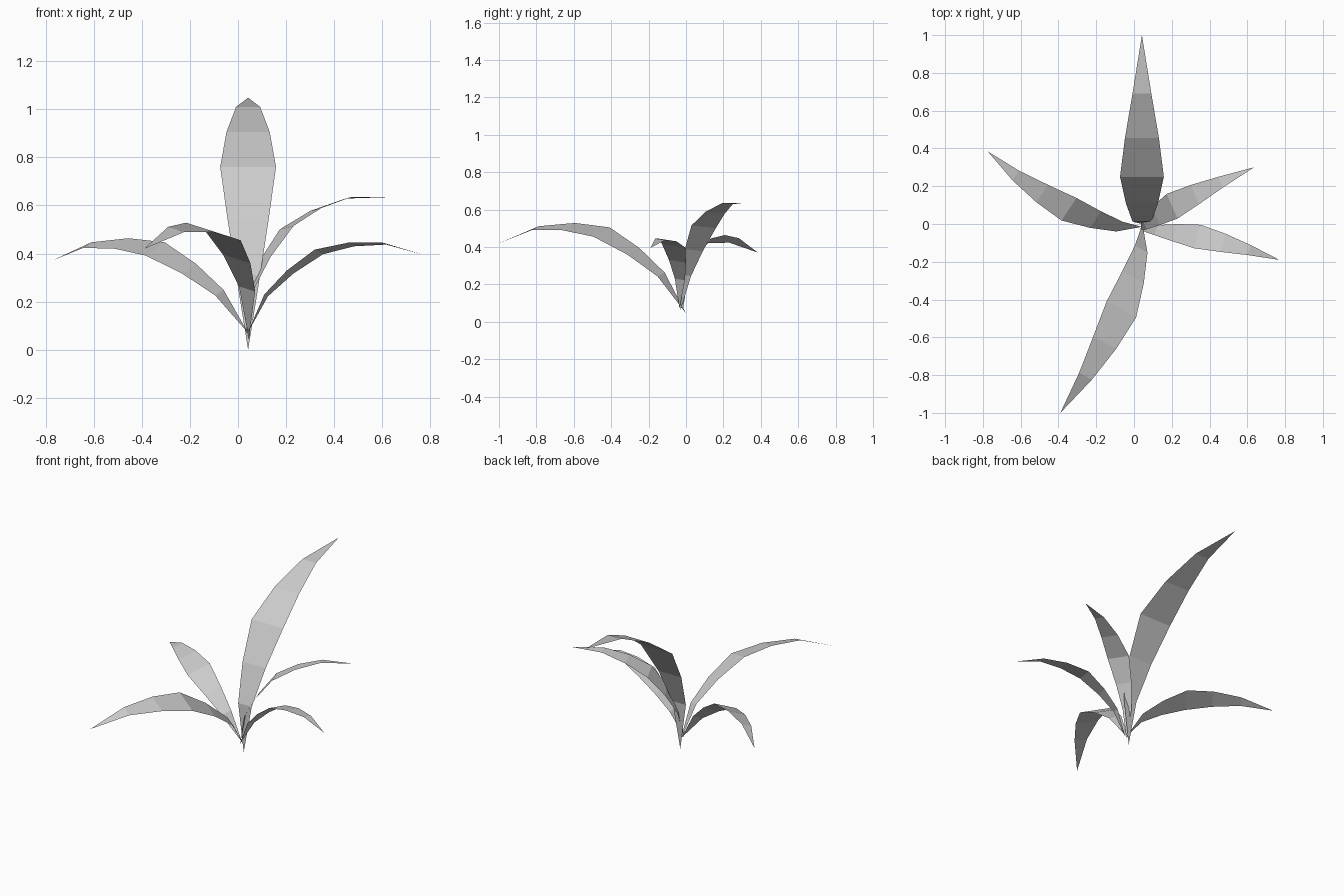
import bpy
from mathutils import Matrix, Vector

cube = bpy.data.objects.get("Cube")
if cube:
    bpy.data.objects.remove(cube, do_unlink=True)

# Single grey leaf colour
grey = bpy.data.materials.new("leaf_grey")
grey.use_nodes = True
colour = (0.6, 0.6, 0.6, 1)
grey.diffuse_color = colour
grey.node_tree.nodes["Principled BSDF"].inputs["Base Color"].default_value = colour

# Arching midrib: (half width, distance out, height)
PROFILE = [(0.05, 0.013, 0.31), (0.085, 0.11, 0.54), (0.116, 0.25, 0.76),
           (0.09, 0.455, 0.905), (0.05, 0.69, 1.01)]
TIP = Vector((0, 1.0, 1.048))


def leaf_mesh():
    """Flat-faced strip, pointed at the root and at the tip."""
    verts = [(0, 0, 0)]
    for half, out, height in PROFILE:
        verts += [(-half, out, height), (half, out, height)]
    verts.append(TIP)
    last = len(verts) - 1
    faces = [(0, 2, 1)]
    faces += [(i, i + 1, i + 3, i + 2) for i in range(1, last - 2, 2)]
    faces.append((last - 2, last - 1, last))
    mesh = bpy.data.meshes.new("leaf")
    mesh.from_pydata(verts, [], faces)
    mesh.materials.append(grey)
    return mesh


def frame(chord, side):
    """Axes of a leaf: across, along its chord, and out of its upper face."""
    along = chord.normalized()
    across = (side - along * side.dot(along)).normalized()
    return Matrix((across, along, across.cross(along))).transposed()


REST = frame(TIP, Vector((1, 0, 0)))
MESH = leaf_mesh()

# Each leaf is the same blade, set from a root to a tip and rolled to a side direction
LEAVES = {
    "back_leaf": ((0.042, 0, 0), (0.042, 1.0, 1.048), (1, 0, 0)),
    "front_leaf": ((0.045, 0, 0.045), (-0.39, -1.0, 0.42), (-0.158, 0.09, 0.05)),
    "right_leaf": ((0.042, -0.015, 0.07), (-0.775, 0.385, 0.37), (0.105, 0.115, 0.05)),
    "left_leaf": ((0.04, -0.035, 0.07), (0.77, -0.19, 0.395), (-0.035, -0.128, 0.02)),
    "back_left_leaf": ((0.035, -0.03, 0.06), (0.635, 0.3, 0.635), (0.4, -0.91, 0.1)),
}

for name, (root, tip, side) in LEAVES.items():
    chord = Vector(tip) - Vector(root)
    turn = frame(chord, Vector(side)) @ REST.transposed()
    size = chord.length / TIP.length
    leaf = bpy.data.objects.new(name, MESH)
    leaf.matrix_world = Matrix.LocRotScale(Vector(root), turn.to_quaternion(), Vector((size,) * 3))
    bpy.context.collection.objects.link(leaf)
